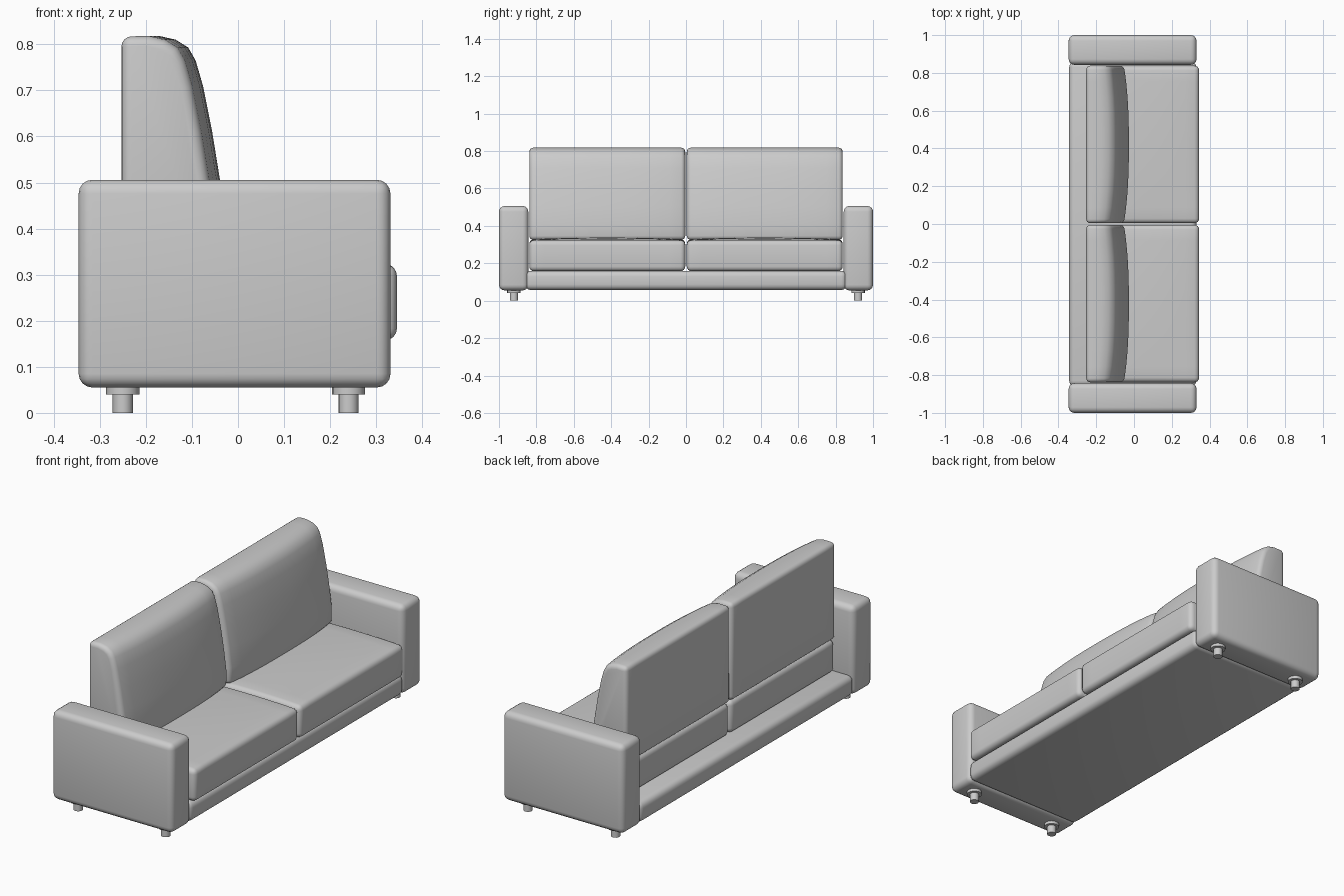
import bpy, bmesh, math

if "Cube" in bpy.data.objects:
    bpy.data.objects.remove(bpy.data.objects["Cube"])

def finish(obj, width=0, segments=4):
    if width:
        m = obj.modifiers.new("soft_edges", 'BEVEL')
        m.width, m.segments = width, segments
        m.limit_method, m.angle_limit = 'ANGLE', math.radians(42)
    bpy.ops.object.select_all(action='DESELECT')
    obj.select_set(True)
    bpy.context.view_layer.objects.active = obj
    if width:
        bpy.ops.object.modifier_apply(modifier="soft_edges")
    bpy.ops.object.shade_smooth_by_angle(angle=math.radians(40))
    return obj

def box(name, lo, hi, width):
    bpy.ops.mesh.primitive_cube_add(size=1, location=[(a + b) / 2 for a, b in zip(lo, hi)])
    o = bpy.context.object
    o.name = name
    o.scale = [b - a for a, b in zip(lo, hi)]
    bpy.ops.object.transform_apply(location=True, scale=True)
    return finish(o, width)

def loft(name, profile_at, y0, y1, width, steps=10):
    # closed xz profile swept along y, with the section varying by t in -1..1
    bm = bmesh.new()
    rings = []
    for i in range(steps + 1):
        t = 2 * i / steps - 1
        y = y0 + (y1 - y0) * i / steps
        rings.append([bm.verts.new((x, y, z)) for x, z in profile_at(t)])
    n = len(rings[0])
    for a, b in zip(rings, rings[1:]):
        for j in range(n):
            k = (j + 1) % n
            bm.faces.new((a[j], a[k], b[k], b[j]))
    bm.faces.new(rings[0])
    bm.faces.new(rings[-1])
    bmesh.ops.recalc_face_normals(bm, faces=bm.faces)
    me = bpy.data.meshes.new(name)
    bm.to_mesh(me)
    bm.free()
    o = bpy.data.objects.new(name, me)
    bpy.context.collection.objects.link(o)
    return finish(o, width)

# Back cushion: flat rear, front leaning back and bulging in the middle
FRONT = [(-0.028, 0.325), (-0.027, 0.41), (-0.039, 0.505), (-0.056, 0.61), (-0.076, 0.71),
         (-0.092, 0.765), (-0.108, 0.793), (-0.135, 0.81), (-0.17, 0.818)]

def back_profile(t):
    pull = 0.026 * abs(t) ** 2.5
    return [(-0.253, 0.325)] + [(x - pull, z) for x, z in FRONT] + [(-0.253, 0.817)]

# Seat cushion: slightly crowned top
def seat_profile(t):
    top = []
    for i in range(9):
        s = i / 4 - 1
        top.append((0.0485 + 0.2965 * s, 0.322 + 0.016 * (1 - s * s) * (1 - 0.6 * t * t)))
    return [(0.345, 0.158), (-0.248, 0.158)] + top

# Base platform
box("base", (-0.343, -0.86, 0.057), (0.33, 0.86, 0.16), 0.03)

for s, side in ((-1, "left"), (1, "right")):
    # Arms
    y0, y1 = sorted((s * 0.843, s * 1.0))
    box(side + "_arm", (-0.346, y0, 0.055), (0.331, y1, 0.506), 0.03)
    # Cushions
    y0, y1 = sorted((s * 0.004, s * 0.838))
    loft(side + "_back_cushion", back_profile, y0, y1, 0.022)
    loft(side + "_seat_cushion", seat_profile, y0, y1, 0.025)
    # Legs with mounting discs
    for x, end in ((-0.25, "back"), (0.24, "front")):
        for part, r, z0, z1 in (("foot", 0.022, 0, 0.042), ("foot_disc", 0.036, 0.04, 0.058)):
            bpy.ops.mesh.primitive_cylinder_add(vertices=16, radius=r, depth=z1 - z0,
                                                location=(x, s * 0.92, (z0 + z1) / 2))
            o = bpy.context.object
            o.name = f"{side}_{end}_{part}"
            finish(o)
